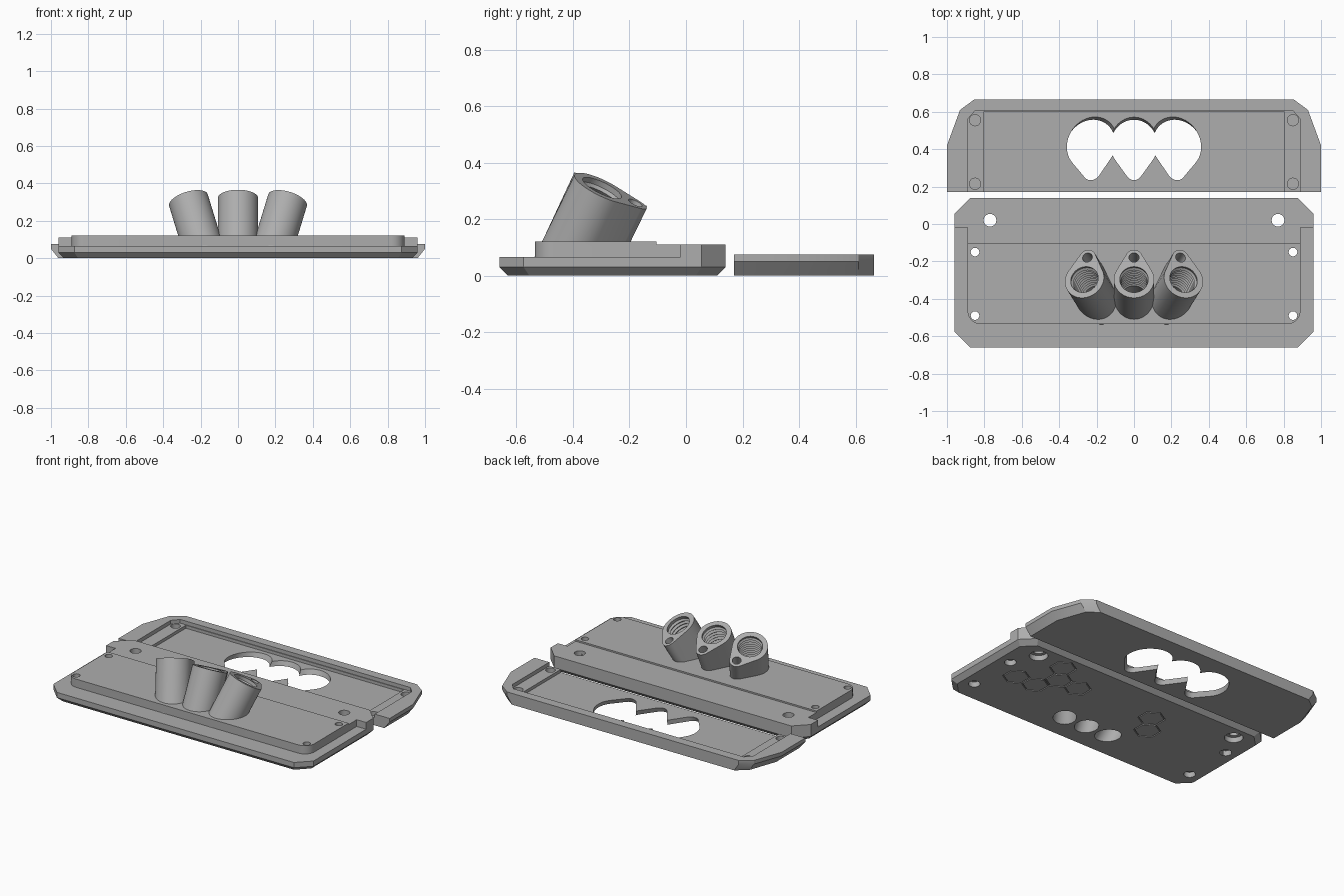
import bpy, bmesh
from math import pi, cos, sin, acos, radians
from mathutils import Matrix, Vector

cube = bpy.data.objects.get("Cube")
if cube:
    bpy.data.objects.remove(cube, do_unlink=True)

grey = bpy.data.materials.new("plastic_grey")
grey.use_nodes = True
grey.diffuse_color = (0.42, 0.42, 0.42, 1)
grey.node_tree.nodes["Principled BSDF"].inputs["Base Color"].default_value = grey.diffuse_color


def finish(name, bm, matrix):
    bmesh.ops.recalc_face_normals(bm, faces=bm.faces)
    mesh = bpy.data.meshes.new(name)
    bm.to_mesh(mesh)
    bm.free()
    mesh.transform(matrix)
    mesh.materials.append(grey)
    ob = bpy.data.objects.new(name, mesh)
    bpy.context.collection.objects.link(ob)
    return ob


def loft(name, layers, matrix=Matrix()):
    """Solid through outlines with matching point counts: [(z, points), ...]"""
    bm = bmesh.new()
    rings = [[bm.verts.new((x, y, z)) for x, y in pts] for z, pts in layers]
    for a, b in zip(rings, rings[1:]):
        for i in range(len(a)):
            bm.faces.new((a[i - 1], a[i], b[i], b[i - 1]))
    bm.faces.new(rings[0])
    bm.faces.new(rings[-1])
    return finish(name, bm, matrix)


def prism(name, pts, z0, z1, matrix=Matrix()):
    return loft(name, [(z0, pts), (z1, pts)], matrix)


def box(name, x0, x1, y0, y1, z0, z1):
    return prism(name, [(x0, y0), (x1, y0), (x1, y1), (x0, y1)], z0, z1)


def lathe(name, profile, segs, matrix=Matrix()):
    bm = bmesh.new()
    vs = [bm.verts.new((r, 0, z)) for r, z in profile]
    es = [bm.edges.new(p) for p in zip(vs, vs[1:])]
    bmesh.ops.spin(bm, geom=vs + es, cent=(0, 0, 0), axis=(0, 0, 1),
                   angle=2 * pi, steps=segs)
    bmesh.ops.remove_doubles(bm, verts=bm.verts, dist=1e-5)
    return finish(name, bm, matrix)


def drill(x, y, r, z0, z1, matrix=None):
    at = matrix or Matrix()
    return lathe("drill", [(0, z0), (r, z0), (r, z1), (0, z1)], 32,
                 at @ Matrix.Translation((x, y, 0)))


def combine(target, tool, operation="DIFFERENCE"):
    mod = target.modifiers.new("combine", "BOOLEAN")
    mod.operation, mod.solver, mod.object = operation, "EXACT", tool
    bpy.context.view_layer.update()
    deps = bpy.context.evaluated_depsgraph_get()
    mesh = bpy.data.meshes.new_from_object(target.evaluated_get(deps))
    target.modifiers.clear()
    target.data = mesh
    bpy.data.objects.remove(tool, do_unlink=True)


def arc(cx, cy, r, a0, a1, n):
    return [(cx + r * cos(a0 + (a1 - a0) * i / n),
             cy + r * sin(a0 + (a1 - a0) * i / n)) for i in range(n + 1)]


def teardrop(big, small, dist):
    a = acos((big - small) / dist)
    return (arc(0, 0, big, pi / 2 + a, 2.5 * pi - a, 36)
            + arc(0, dist, small, pi / 2 - a, pi / 2 + a, 14))


def octagon(x, y0, y1, c):
    return [(-x, y0 + c), (-x + c, y0), (x - c, y0), (x, y0 + c),
            (x, y1 - c), (x - c, y1), (-x + c, y1), (-x, y1 - c)]


def tilt(side):
    return Matrix.Rotation(radians(17 * side), 4, "Y") @ Matrix.Rotation(radians(-25), 4, "X")


# Base plate: chamfered slab with a step cut round the front
rim = octagon(0.96, -0.66, 0.14, 0.085)
base = loft("base_plate", [(0, octagon(0.93, -0.63, 0.11, 0.075)), (0.03, rim), (0.12, rim)])
step = ([(-0.89, -0.02), (-1.1, -0.02), (-1.1, -0.8), (1.1, -0.8), (1.1, -0.02), (0.89, -0.02)]
        + arc(0.82, -0.465, 0.07, 0, -pi / 2, 10)
        + arc(-0.82, -0.465, 0.07, -pi / 2, -pi, 10))
combine(base, prism("step_cut", step, 0.065, 0.3))
combine(base, box("back_cut", -1.1, 1.1, -0.105, 0.3, 0.11, 0.3))

# Three splayed sockets, each with a threaded bore and a small pin hole
frames = []
for side in (-1, 0, 1):
    centre = Vector((0.265 * side, -0.297, 0.32 - 0.01 * abs(side)))
    frames.append(Matrix.Translation(centre) @ tilt(side))
for frame in frames:
    socket = prism("socket", teardrop(0.108, 0.045, 0.13), -0.42, 0, frame)
    combine(socket, box("trim", -1, 1, -1, 1, -1, 0.05))
    combine(base, socket, "UNION")
thread = [(0, -0.5), (0.072, -0.5)]
for i in range(10):
    z = -0.23 + 0.022 * i
    thread += [(0.07, z), (0.08, z + 0.011)]
thread += [(0.076, 0), (0.076, 0.05), (0, 0.05)]
for frame in frames:
    combine(base, lathe("bore", thread, 40, frame))
    combine(base, drill(0, 0.13, 0.027, -0.12, 0.05, frame))

# Screw holes and counterbores
for side in (-1, 1):
    for x, y, hole, head in ((0.85, -0.15, 0.023, 0.036), (0.85, -0.49, 0.023, 0.036),
                             (0.77, 0.02, 0.034, 0.057)):
        combine(base, drill(side * x, y, hole, -0.1, 0.3))
        combine(base, drill(side * x, y, head, -0.1, 0.035))

# Honeycomb grooves on the underside
groove = [(0.077, -0.02), (0.085, -0.02), (0.085, 0.008), (0.077, 0.008), (0.077, -0.02)]
for x, y in ((0.56, 0.0), (0.485, -0.13), (0.335, -0.13), (0.56, -0.26), (0.71, -0.26),
             (-0.24, -0.12), (-0.315, -0.25)):
    place = Matrix.Translation((x, y, 0)) @ Matrix.Rotation(pi / 6, 4, "Z")
    combine(base, lathe("hexagon", groove, 6, place))

# Cover plate: sides taper in towards the bottom
half = [(1, 0.17), (1, 0.42), (0.93, 0.61), (0.855, 0.665)]
outline = half + [(-x, y) for x, y in reversed(half)]
cover = loft("cover_plate", [(0, [(x * 0.96, y) for x, y in outline]),
                             (0.05, outline), (0.075, outline)])

# Cover recess with shallower ledges at both ends
half = [(0.89, 0.1), (0.89, 0.56), (0.85, 0.605)]
combine(cover, prism("recess", half + [(-x, y) for x, y in reversed(half)], 0.05, 0.2))
combine(cover, box("pocket", -0.805, 0.805, 0.1, 0.6, 0.03, 0.2))
for side in (-1, 1):
    for y in (0.215, 0.555):
        combine(cover, drill(side * 0.85, y, 0.03, 0.02, 0.2))

# Three-lobed window in the cover
flip = Matrix.Rotation(pi, 4, "X")
for side in (-1, 0, 1):
    place = Matrix.Translation((0.225 * side, 0.43, 0.03)) @ flip @ tilt(side)
    combine(cover, prism("window", teardrop(0.128, 0.047, 0.13), -0.2, 0.2, place))

for ob in (base, cover):
    bpy.ops.object.select_all(action="DESELECT")
    ob.select_set(True)
    bpy.context.view_layer.objects.active = ob
    bpy.ops.object.shade_smooth_by_angle(angle=radians(25))
